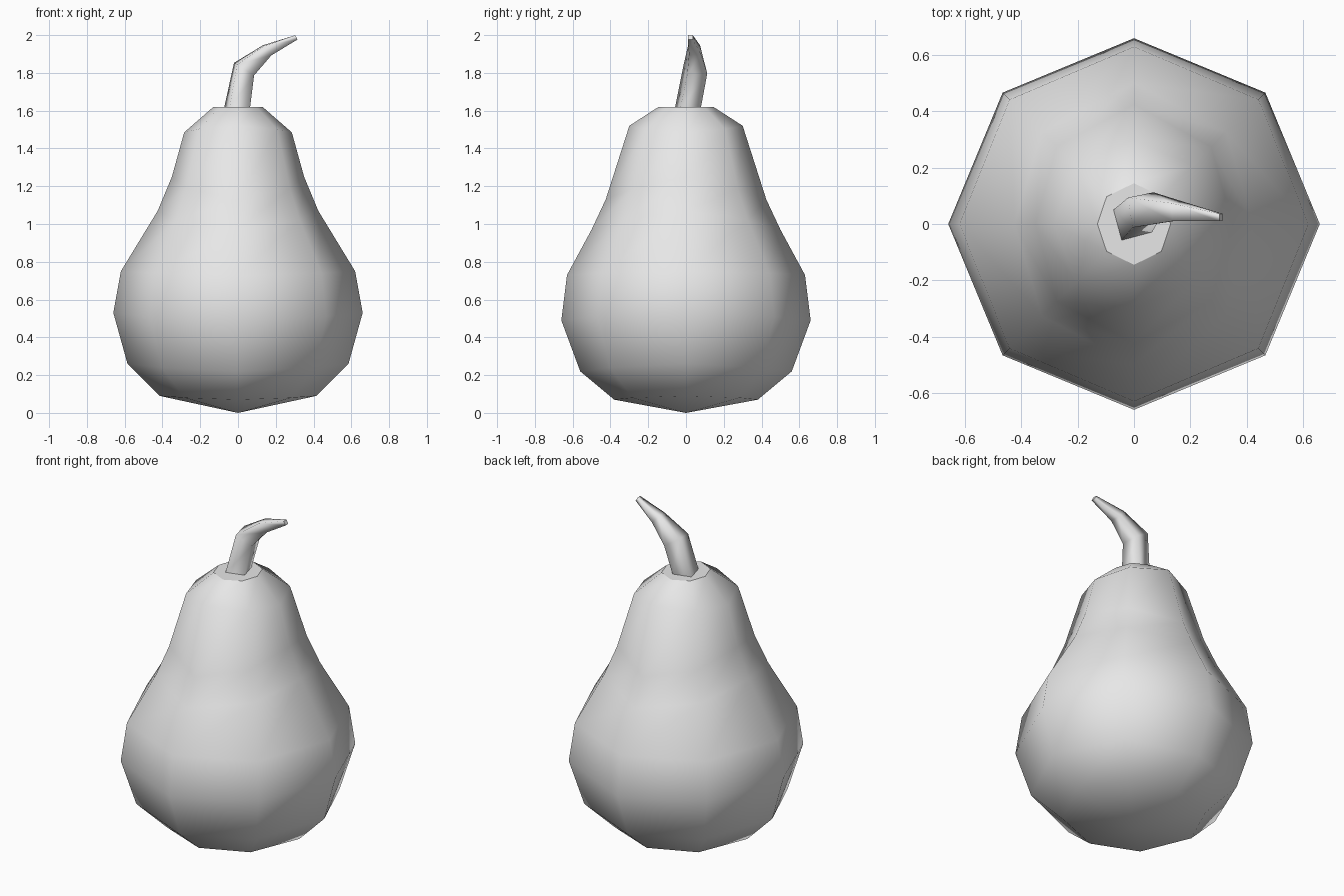
import bpy, bmesh, math
from mathutils import Vector, Matrix

cube = bpy.data.objects.get("Cube")
if cube:
    bpy.data.objects.remove(cube, do_unlink=True)

grey = bpy.data.materials.new("light_grey")
grey.use_nodes = True
COLOUR = (0.8, 0.8, 0.8, 1)
grey.diffuse_color = COLOUR
grey.node_tree.nodes["Principled BSDF"].inputs["Base Color"].default_value = COLOUR


def bridge(bm, lower, upper):
    n = len(lower)
    for i in range(n):
        j = (i + 1) % n
        bm.faces.new((lower[i], lower[j], upper[j], upper[i]))


def finish(bm, name, flat=()):
    bmesh.ops.recalc_face_normals(bm, faces=bm.faces)
    for face in bm.faces:
        face.smooth = face not in flat
    mesh = bpy.data.meshes.new(name)
    bm.to_mesh(mesh)
    bm.free()
    mesh.materials.append(grey)
    obj = bpy.data.objects.new(name, mesh)
    bpy.context.collection.objects.link(obj)
    return obj


# Fruit body: an eight-sided lathe whose profile (radius, height)
# differs slightly between the sides and the front and back
side = [(0.415, 0.09), (0.585, 0.26), (0.66, 0.53), (0.62, 0.75),
        (0.425, 1.07), (0.35, 1.25), (0.285, 1.485), (0.13, 1.62)]
front = [(0.38, 0.07), (0.56, 0.22), (0.66, 0.49), (0.63, 0.73),
         (0.50, 0.97), (0.425, 1.13), (0.30, 1.52), (0.145, 1.62)]
bm = bmesh.new()
rings = []
for (rs, zs), (rf, zf) in zip(side, front):
    ring = []
    for i in range(8):
        angle = i * math.pi / 4
        w = math.sin(angle) ** 2
        r, z = rs + (rf - rs) * w, zs + (zf - zs) * w
        ring.append(bm.verts.new((r * math.cos(angle), r * math.sin(angle), z)))
    rings.append(ring)
for lower, upper in zip(rings, rings[1:]):
    bridge(bm, lower, upper)
bottom = bm.verts.new((0, 0, 0))
for i in range(8):
    bm.faces.new((bottom, rings[0][(i + 1) % 8], rings[0][i]))
cap = bm.faces.new(rings[-1])
finish(bm, "pear_body", [cap])

# Stem: square sections along a bent path
# (centre, half width, lean towards +x, twist), angles in degrees
sections = [((-0.005, 0.01, 1.615), 0.056, 0, 15),
            ((0.032, 0.05, 1.82), 0.054, 32, 10),
            ((0.155, 0.045, 1.92), 0.032, 50, 5),
            ((0.309, 0.023, 1.988), 0.013, 62, 0)]
bm = bmesh.new()
rings = []
for centre, half, lean, twist in sections:
    turn = (Matrix.Rotation(math.radians(lean), 3, 'Y')
            @ Matrix.Rotation(math.radians(twist), 3, 'Z'))
    rings.append([bm.verts.new(Vector(centre) + turn @ Vector((sx * half, sy * half, 0)))
                  for sx, sy in ((-1, -1), (1, -1), (1, 1), (-1, 1))])
for lower, upper in zip(rings, rings[1:]):
    bridge(bm, lower, upper)
base = bm.faces.new(rings[0])
tip = bm.faces.new(rings[-1])
finish(bm, "stem", [base, tip])
